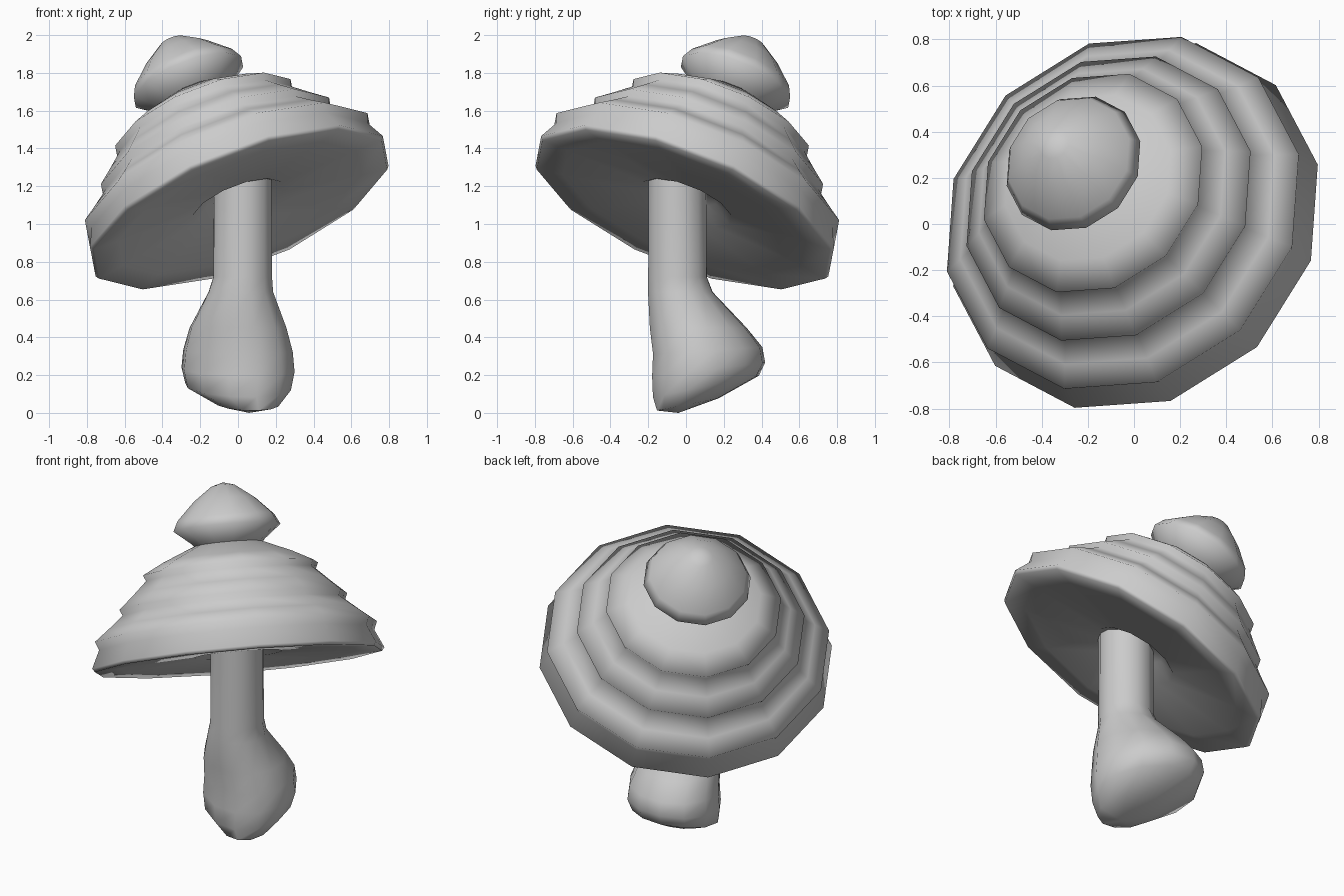
import bpy, bmesh, math
from mathutils import Matrix

if "Cube" in bpy.data.objects:
    bpy.data.objects.remove(bpy.data.objects["Cube"])

SIDES = 12
TILT = math.radians(30)
TURN = -math.pi / 4          # everything is built about the front-right diagonal

grey = bpy.data.materials.new("grey")
grey.diffuse_color = (0.52, 0.52, 0.52, 1)
grey.use_nodes = True
grey.node_tree.nodes["Principled BSDF"].inputs["Base Color"].default_value = grey.diffuse_color


def loft(name, rings, angle, matrix=Matrix()):
    """Skin a list of rings; a one-point ring closes the surface to a tip."""
    bm = bmesh.new()
    loops = [[bm.verts.new(p) for p in ring] for ring in rings]
    for a, b in zip(loops, loops[1:]):
        for i in range(SIDES):
            j = (i + 1) % SIDES
            quad = [a[i % len(a)], a[j % len(a)], b[j % len(b)], b[i % len(b)]]
            bm.faces.new(list(dict.fromkeys(quad)))
    bmesh.ops.recalc_face_normals(bm, faces=bm.faces[:])
    mesh = bpy.data.meshes.new(name)
    bm.to_mesh(mesh)
    bm.free()
    mesh.materials.append(grey)
    ob = bpy.data.objects.new(name, mesh)
    bpy.context.collection.objects.link(ob)
    ob.matrix_world = matrix
    bpy.ops.object.select_all(action='DESELECT')
    ob.select_set(True)
    bpy.context.view_layer.objects.active = ob
    bpy.ops.object.shade_smooth_by_angle(angle=math.radians(angle))
    return ob


def ring(cx, cy, z, ra, rb, slope=0, turn=TURN):
    """Ellipse with its axes turned about z, tipped up towards the back."""
    if ra == 0:
        return [(cx, cy, z)]
    c, s, pts = math.cos(turn), math.sin(turn), []
    for i in range(SIDES):
        t = 2 * math.pi * i / SIDES
        a, b = ra * math.cos(t), rb * math.sin(t)
        x, y = c * a - s * b, s * a + c * b
        pts.append((cx + x, cy + y, z + slope * y))
    return pts


def lathe(profile):
    return [ring(0, 0, h, r, r, 0, 0) for r, h in profile]


# Cap axis leans towards back left
lean = (Matrix.Translation((0.01, -0.01, 1.085))
        @ Matrix.Rotation(TURN, 4, 'Z')
        @ Matrix.Rotation(-TILT, 4, 'Y'))

# Terraced cap with undercut lips and a recess around the stem
loft("cap", lathe([
    (0, 0.69), (0.19, 0.68),
    (0.39, 0.595), (0.515, 0.53), (0.50, 0.495),
    (0.58, 0.42), (0.67, 0.34), (0.655, 0.305),
    (0.74, 0.235), (0.83, 0.165), (0.81, 0.115),
    (0.86, 0.01), (0.845, -0.01),
    (0.70, 0.0), (0.26, 0.03), (0.15, 0.10), (0, 0.12)]), 180, lean)

# Pointed knob on top
loft("cap_knob", lathe([
    (0, 0.63), (0.185, 0.65), (0.215, 0.69), (0.315, 0.77),
    (0.285, 0.83), (0.18, 0.935), (0.07, 1.015), (0, 1.035)]), 180, lean)

# Stem with a lopsided bulb at the foot
loft("stem", [ring(*r) for r in [
    (0.06, -0.04, 0.0, 0, 0),
    (0.05, 0.01, 0.045, 0.18, 0.15, 0.2),
    (0.0, 0.105, 0.14, 0.31, 0.255, 0.2),
    (0.0, 0.12, 0.23, 0.33, 0.275, 0.12),
    (0.0, 0.115, 0.33, 0.32, 0.265, 0.06),
    (0.0, 0.065, 0.45, 0.28, 0.24),
    (0.015, -0.03, 0.64, 0.18, 0.172),
    (0.025, -0.045, 0.72, 0.162, 0.158),
    (0.025, -0.045, 1.25, 0.16, 0.155),
    (0.025, -0.045, 1.25, 0, 0)]], 60)
